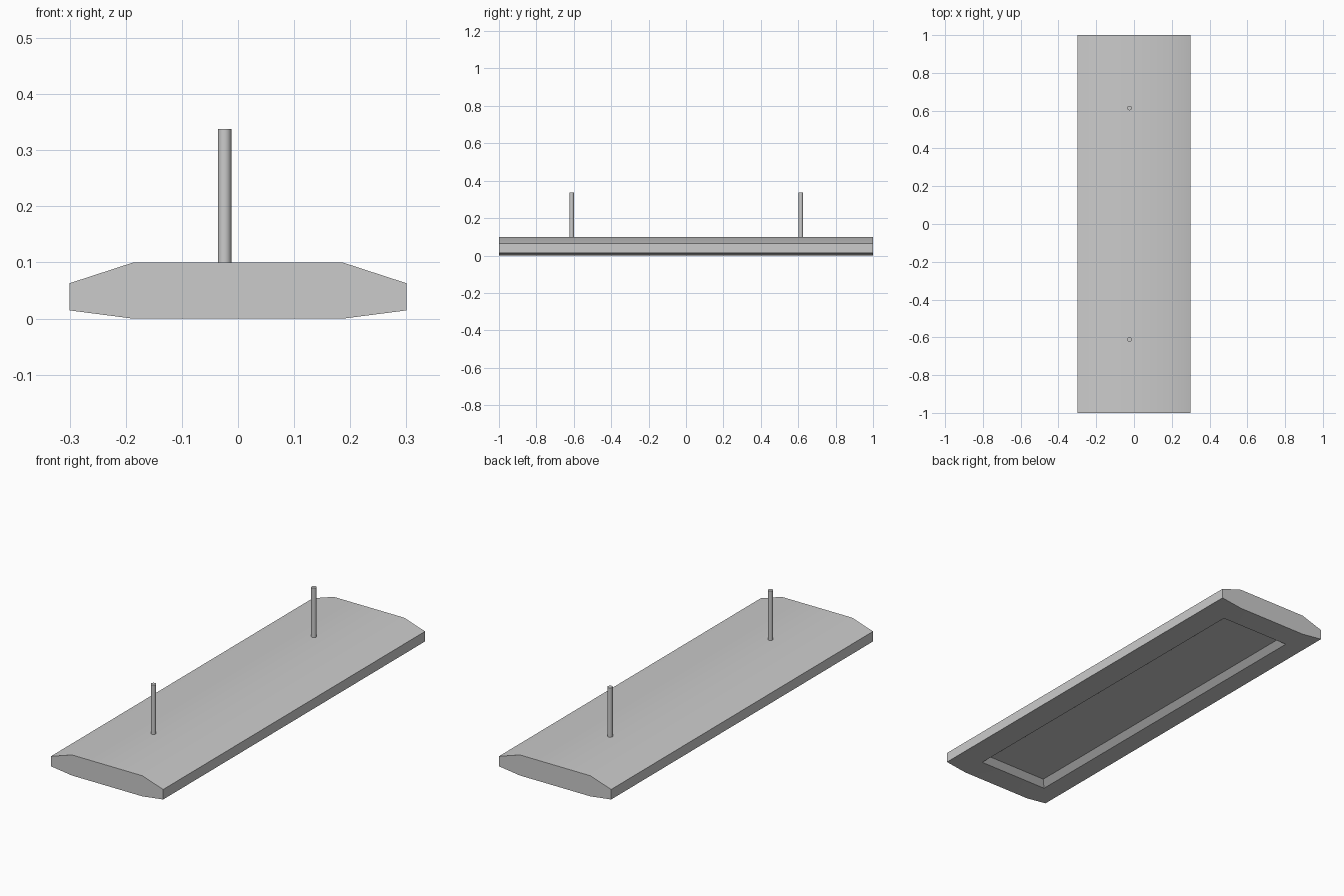
import bpy, bmesh, math

if "Cube" in bpy.data.objects:
    bpy.data.objects.remove(bpy.data.objects["Cube"])


def finish(obj):
    bpy.ops.object.select_all(action='DESELECT')
    obj.select_set(True)
    bpy.context.view_layer.objects.active = obj
    bpy.ops.object.shade_smooth_by_angle(angle=math.radians(30))


# Panel: chamfered cross-section extruded along y
half = [(0.188, 0.0), (0.3, 0.0145), (0.3, 0.063), (0.188, 0.0995)]
profile = half + [(-x, z) for x, z in reversed(half)]
bm = bmesh.new()
end = bm.faces.new([bm.verts.new((x, -1, z)) for x, z in profile])
ext = bmesh.ops.extrude_face_region(bm, geom=[end], use_keep_orig=True)
bmesh.ops.translate(bm, vec=(0, 2, 0),
                    verts=[v for v in ext['geom'] if isinstance(v, bmesh.types.BMVert)])
bmesh.ops.recalc_face_normals(bm, faces=bm.faces[:])


def bottom_faces():
    return [f for f in bm.faces if all(abs(v.co.z) < 1e-5 for v in f.verts)]


# Shallow recess with sloping walls on the underside
OPEN_Y, INSET, DEPTH = 0.877, 0.0285, 0.0255
for y in (-OPEN_Y, OPEN_Y):
    faces = bottom_faces()
    geom = faces + list({e for f in faces for e in f.edges}) + list({v for f in faces for v in f.verts})
    bmesh.ops.bisect_plane(bm, geom=geom, plane_co=(0, y, 0), plane_no=(0, 1, 0))
middle = min(bottom_faces(), key=lambda f: abs(f.calc_center_median().y))
floor = bmesh.ops.extrude_discrete_faces(bm, faces=[middle])['faces'][0]
for v in floor.verts:
    v.co.x -= math.copysign(INSET, v.co.x)
    v.co.y -= math.copysign(INSET, v.co.y)
    v.co.z = DEPTH
bmesh.ops.recalc_face_normals(bm, faces=bm.faces[:])

mesh = bpy.data.meshes.new("panel")
bm.to_mesh(mesh)
bm.free()
panel = bpy.data.objects.new("panel", mesh)
bpy.context.collection.objects.link(panel)
finish(panel)

# Two thin suspension rods
top, base = 0.338, 0.0995
for name, y in (("front_rod", -0.611), ("back_rod", 0.614)):
    bpy.ops.mesh.primitive_cylinder_add(vertices=24, radius=0.012, depth=top - base,
                                        location=(-0.024, y, (top + base) / 2))
    rod = bpy.context.object
    rod.name = name
    finish(rod)
